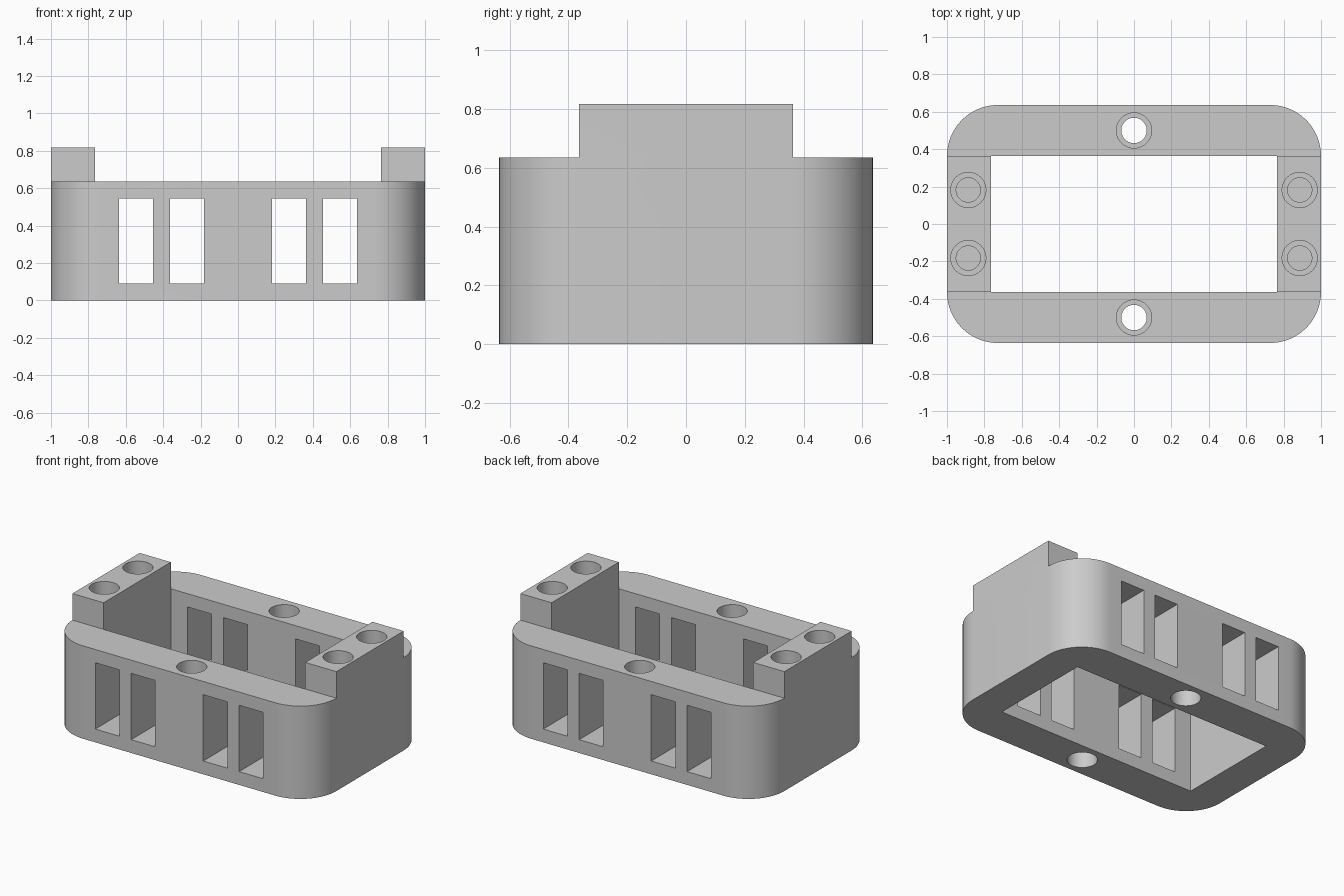
import bpy, bmesh, math

if "Cube" in bpy.data.objects:
    bpy.data.objects.remove(bpy.data.objects["Cube"], do_unlink=True)

# Main sizes
HALF_X, HALF_Y = 1.0, 0.636
BODY_Z, BLOCK_Z = 0.636, 0.818
OPEN_X, OPEN_Y = 0.764, 0.364
CORNER = HALF_Y - OPEN_Y

grey = bpy.data.materials.new("plain grey")
grey.use_nodes = True
grey.diffuse_color = (0.6, 0.6, 0.6, 1)
grey.node_tree.nodes["Principled BSDF"].inputs["Base Color"].default_value = (0.6, 0.6, 0.6, 1)


def prism(name, outline, z0, z1):
    """Extrude a flat outline from z0 to z1."""
    bm = bmesh.new()
    face = bm.faces.new([bm.verts.new((x, y, z0)) for x, y in outline])
    top = bmesh.ops.extrude_face_region(bm, geom=[face])["geom"]
    for v in top:
        if isinstance(v, bmesh.types.BMVert):
            v.co.z = z1
    bmesh.ops.recalc_face_normals(bm, faces=bm.faces)
    mesh = bpy.data.meshes.new(name)
    bm.to_mesh(mesh)
    bm.free()
    mesh.materials.append(grey)
    obj = bpy.data.objects.new(name, mesh)
    bpy.context.collection.objects.link(obj)
    return obj


def box(name, x0, x1, y0, y1, z0, z1):
    return prism(name, [(x0, y0), (x1, y0), (x1, y1), (x0, y1)], z0, z1)


def cylinder(name, x, y, r, z0, z1, sides=40):
    angles = [math.tau * i / sides for i in range(sides)]
    return prism(name, [(x + r * math.cos(a), y + r * math.sin(a)) for a in angles], z0, z1)


def combine(tool, operation="DIFFERENCE"):
    """Apply a boolean to the body and remove the tool."""
    tool.hide_render = True
    mod = body.modifiers.new("boolean", "BOOLEAN")
    mod.operation, mod.solver, mod.object = operation, "EXACT", tool
    bpy.ops.object.modifier_apply(modifier=mod.name)
    bpy.data.objects.remove(tool, do_unlink=True)


# Rounded body
outline = []
for k, (sx, sy) in enumerate([(1, 1), (-1, 1), (-1, -1), (1, -1)]):
    for i in range(17):
        a = math.pi / 2 * (k + i / 16)
        outline.append((sx * (HALF_X - CORNER) + CORNER * math.cos(a),
                        sy * (HALF_Y - CORNER) + CORNER * math.sin(a)))
body = prism("frame_body", outline, 0, BODY_Z)
bpy.ops.object.select_all(action="DESELECT")
body.select_set(True)
bpy.context.view_layer.objects.active = body

# Raised end blocks
for s in (-1, 1):
    x0, x1 = sorted((s * 0.7, s * HALF_X))
    combine(box("end_block", x0, x1, -OPEN_Y, OPEN_Y, 0.4, BLOCK_Z), "UNION")

# Central opening
combine(box("opening_cutter", -OPEN_X, OPEN_X, -OPEN_Y, OPEN_Y, -0.1, 1))

# Window slots through both long walls
for x in (-0.545, -0.273, 0.273, 0.545):
    combine(box("slot_cutter", x - 0.091, x + 0.091, -1, 1, 0.091, 0.545))

# Through holes in the long walls, widened at both ends
for y in (-0.5, 0.5):
    combine(cylinder("hole_cutter", 0, y, 0.068, -0.1, 1))
    combine(cylinder("top_bore_cutter", 0, y, 0.094, BODY_Z - 0.23, 1))
    combine(cylinder("bottom_bore_cutter", 0, y, 0.094, -0.1, 0.23))

# Stepped blind holes in the end blocks
for x in (-0.886, 0.886):
    for y in (-0.182, 0.182):
        combine(cylinder("bore_cutter", x, y, 0.094, BLOCK_Z - 0.23, 1))
        combine(cylinder("pilot_cutter", x, y, 0.065, BLOCK_Z - 0.36, 1))

bpy.ops.object.shade_smooth_by_angle(angle=math.radians(30))
